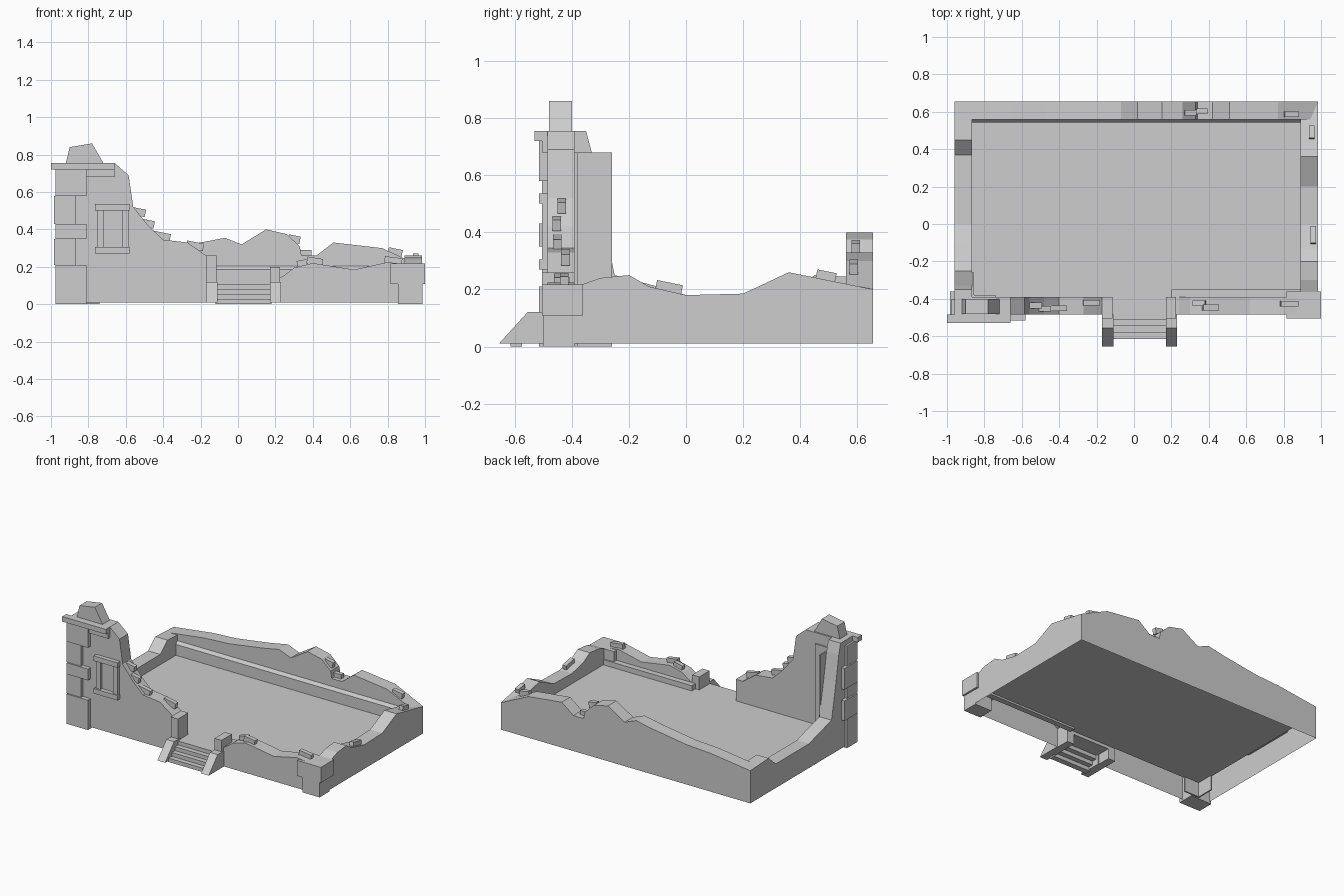
import bpy, bmesh, random
from mathutils import Matrix, Vector

cube = bpy.data.objects.get("Cube")
if cube:
    bpy.data.objects.remove(cube)

random.seed(4)
RIGHT, LEFT, FRONT, BACK = -0.96, 0.985, -0.485, 0.655
THICK, BASE, FLOOR = 0.095, 0.01, 0.108
INNER_FRONT, INNER_BACK = FRONT + THICK, BACK - THICK
INNER_RIGHT, INNER_LEFT = RIGHT + THICK, LEFT - THICK
TOWER, CORNER = 0.755, 0.215
GRAY = (0.61, 0.61, 0.61, 1)

stone = bpy.data.materials.new("grey_stone")
stone.use_nodes = True
stone.diffuse_color = GRAY
stone.node_tree.nodes["Principled BSDF"].inputs["Base Color"].default_value = GRAY


def finish(name, bm):
    bmesh.ops.recalc_face_normals(bm, faces=bm.faces)
    mesh = bpy.data.meshes.new(name)
    bm.to_mesh(mesh)
    bm.free()
    mesh.materials.append(stone)
    bpy.context.collection.objects.link(bpy.data.objects.new(name, mesh))


def prism(name, profile, axis, start, end, shell=False):
    """Extrude a (horizontal, height) profile; a shell is open below the floor."""
    bm = bmesh.new()
    verts = []
    for along, height in profile:
        position = (start, along, height) if axis == "x" else (along, start, height)
        verts.append(bm.verts.new(position))
    face = bm.faces.new(verts)
    extruded = bmesh.ops.extrude_face_region(bm, geom=[face])["geom"]
    moved = [item for item in extruded if isinstance(item, bmesh.types.BMVert)]
    direction = Vector((1, 0, 0)) if axis == "x" else Vector((0, 1, 0))
    bmesh.ops.translate(bm, vec=direction * (end - start), verts=moved)
    if shell:
        for vert in moved:
            vert.co.z = max(vert.co.z, FLOOR)
        low = [f for f in bm.faces if all(v.co.z < FLOOR + 0.001 for v in f.verts)]
        bmesh.ops.delete(bm, geom=low, context="FACES_ONLY")
    finish(name, bm)


def box(name, x_range, y_range, z_range):
    low, high = z_range
    left, right = x_range
    prism(name, [(left, low), (right, low), (right, high), (left, high)], "y", *y_range)


def height_at(top, along):
    """Height of a ragged wall top at a position along it."""
    for (start, low), (end, high) in zip(top, top[1:]):
        if start <= along <= end:
            return low + (high - low) * (along - start) / (end - start)
    return top[-1][1]


def ragged_wall(name, top, axis, outer, inner, brick_places):
    """Wall with a broken top edge and loose bricks lying on it."""
    first, last = top[0][0], top[-1][0]
    prism(name, [(first, BASE)] + top + [(last, BASE)], axis, outer, inner, shell=True)
    for along in brick_places:
        across = (outer + inner) / 2 + random.uniform(-THICK, THICK) / 4
        height = height_at(top, along) + BASE
        length = random.uniform(0.06, 0.1)
        slope = (height_at(top, along + BASE) - height_at(top, along - BASE)) / BASE / 2
        tilt = max(-0.2, min(0.2, slope))
        if axis == "x":
            place, size, turn = (across, along, height), (0.03, length, 0.04, 1), ("X", tilt)
        else:
            place, size, turn = (along, across, height), (length, 0.03, 0.04, 1), ("Y", -tilt)
        bm = bmesh.new()
        matrix = Matrix.Translation(place) @ Matrix.Rotation(turn[1], 4, turn[0])
        bmesh.ops.create_cube(bm, size=1, matrix=matrix @ Matrix.Diagonal(size))
        finish(name + "_loose_brick", bm)


# Thin floor
box("floor", (INNER_RIGHT, INNER_LEFT), (INNER_FRONT, INNER_BACK), (FLOOR - 0.005, FLOOR))

# Broken outer walls
back_top = [(RIGHT, 0.24), (-0.65, 0.28), (-0.47, 0.29), (-0.2, 0.33), (-0.07, 0.355),
            (0.02, 0.32), (0.15, 0.4), (0.26, 0.375), (0.33, 0.31), (0.34, 0.26),
            (0.42, 0.26), (0.51, 0.33), (0.77, 0.3), (LEFT, 0.2)]
ragged_wall("back_wall", back_top, "y", BACK, INNER_BACK, [0.3, 0.36, 0.84])

left_top = [(FRONT, CORNER), (-0.37, CORNER), (-0.3, 0.24), (-0.2, 0.25), (-0.13, 0.21),
            (0, 0.18), (0.2, 0.185), (0.36, 0.26), (BACK, 0.2)]
ragged_wall("left_wall", left_top, "x", LEFT, INNER_LEFT, [-0.06, 0.49])

right_top = [(FRONT, TOWER), (-0.35, TOWER), (-0.33, 0.68), (-0.3, 0.5), (-0.27, 0.35),
             (-0.25, 0.25), (-0.1, 0.21), (0, 0.18), (0.2, 0.18), (0.37, 0.18),
             (0.45, 0.25), (BACK, 0.24)]
ragged_wall("right_wall", right_top, "x", RIGHT, INNER_RIGHT, [])

tower_top = [(RIGHT, TOWER), (-0.66, TOWER), (-0.585, 0.69), (-0.56, 0.52), (-0.48, 0.42),
             (-0.4, 0.345), (-0.27, 0.33), (-0.17, 0.26), (-0.12, 0.25)]
ragged_wall("front_wall_tower_side", tower_top, "y", FRONT, INNER_FRONT,
            [-0.53, -0.48, -0.41, -0.23])

low_top = [(0.19, 0.13), (0.24, 0.15), (0.3, 0.195), (0.4, 0.22), (0.62, 0.185),
           (0.8, 0.225), (0.88, CORNER), (LEFT, CORNER)]
ragged_wall("front_wall_low_side", low_top, "y", FRONT, INNER_FRONT, [0.35, 0.41, 0.83])

# Inner ledges and the plates lining the tower corner
slope_foot = INNER_BACK - 0.017
prism("back_ledge", [(INNER_BACK, 0.205), (slope_foot, 0.185), (slope_foot, FLOOR),
                     (INNER_BACK, FLOOR)], "x", INNER_RIGHT, INNER_LEFT)
box("front_ledge", (0.2, INNER_LEFT), (INNER_FRONT, INNER_FRONT + 0.04), (0.09, 0.145))
box("tower_side_plate", (INNER_RIGHT, INNER_RIGHT + BASE), (INNER_FRONT, -0.26), (0, 0.68))
box("tower_front_plate", (INNER_RIGHT, -0.74), (INNER_FRONT, INNER_FRONT + BASE), (0, 0.68))

# Tower cap and broken crown
box("tower_cornice", (-1, -0.66), (-0.53, FRONT), (TOWER - 0.035, TOWER))
prism("tower_crown", [(-0.92, TOWER), (-0.9, 0.84), (-0.78, 0.86), (-0.72, TOWER)],
      "y", -0.48, -0.4)

# Tower corner stones, alternating long and short
levels = [0, 0.21, 0.35, 0.43, 0.58, TOWER - 0.035]
for index, (low, high) in enumerate(zip(levels, levels[1:])):
    if index % 2:
        outer, inner, front, rear = RIGHT - 0.025, -0.87, FRONT - 0.02, -0.36
    else:
        outer, inner, front, rear = RIGHT - 0.015, -0.81, FRONT - 0.03, -0.4
    box("tower_corner_stone", (outer, inner), (front, rear), (low, high))
box("tower_top_stone", (-0.83, -0.66), (FRONT - 0.02, FRONT), (0.68, TOWER - 0.035))

# Low corner stones
box("corner_stone_lower", (0.855, LEFT + 0.002), (-0.5, INNER_FRONT), (0, CORNER))
box("corner_stone_upper", (0.815, 1), (-0.505, -0.36), (FLOOR, CORNER + 0.002))

# Blind window frame
for height in (0.27, 0.5):
    box("window_sill", (-0.765, -0.58), (FRONT - 0.03, FRONT), (height, height + 0.035))
for side in (-0.755, -0.62):
    box("window_jamb", (side, side + 0.035), (FRONT - 0.02, FRONT), (0.3, 0.5))

# Entrance stairs with open undersides, sloping cheeks and door posts
for step in range(4):
    rise = FLOOR * (step + 1) / 4
    near = -0.615 + step * 0.035
    far = INNER_FRONT if step == 3 else near + 0.04
    box("stair_step", (-0.12, 0.18), (near, far), (rise - FLOOR / 4, rise))
for side, height in ((-0.17, 0.26), (0.17, 0.2)):
    cheek = [(-BACK, BASE), (-0.555, 0.12), (FRONT, 0.12), (FRONT, BASE)]
    prism("stair_cheek", cheek, "x", side, side + 0.06)
    box("door_post", (side, side + 0.055), (FRONT - 0.02, INNER_FRONT), (BASE, height))
